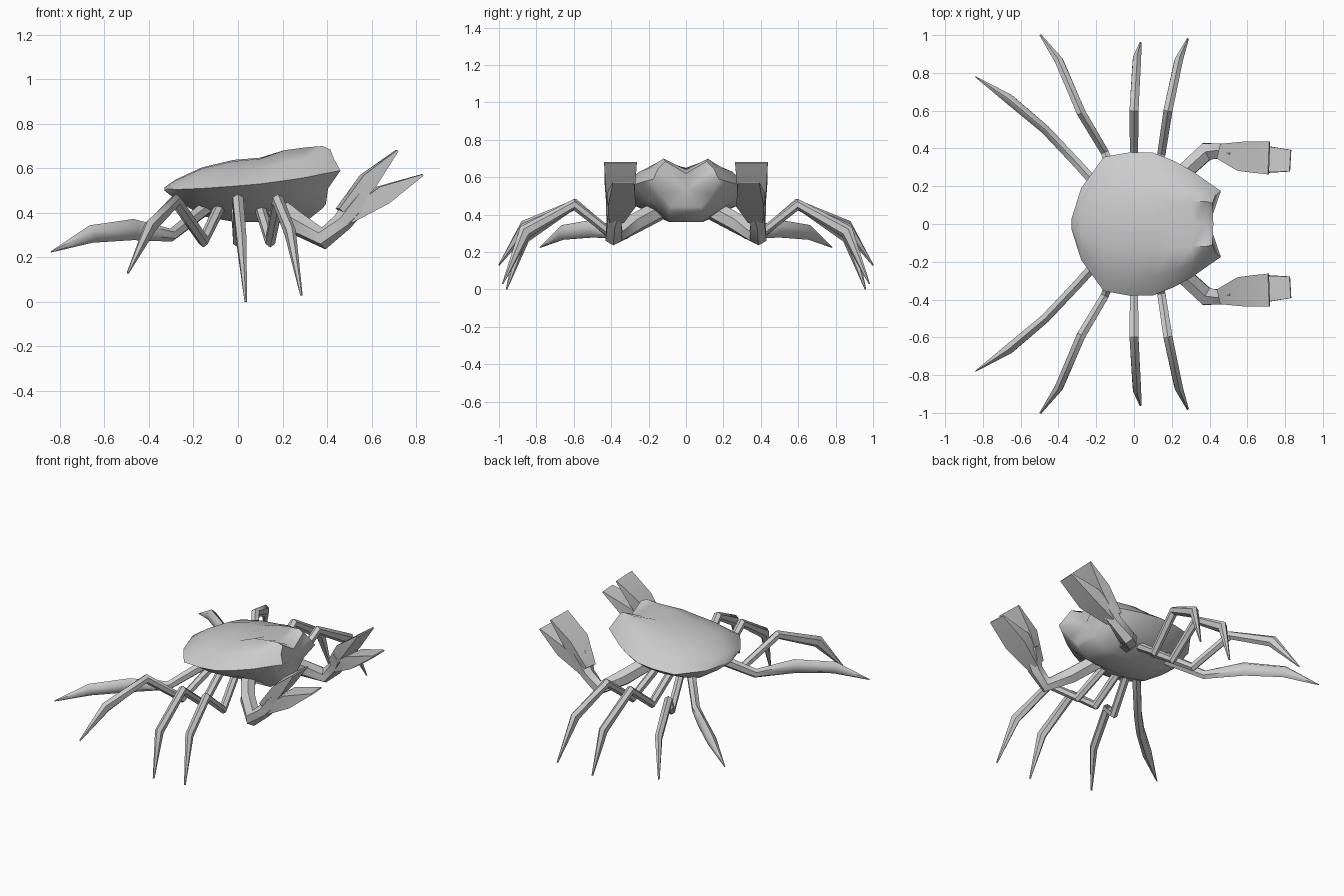
import bpy, bmesh, math
from mathutils import Vector

if "Cube" in bpy.data.objects:
    bpy.data.objects.remove(bpy.data.objects["Cube"])


def loft(name, rings, mirror=False, angle=50, nose=None):
    """Skin a list of equal-length rings, cap both ends, optionally mirror across y."""
    bm = bmesh.new()
    loops = [[bm.verts.new(p) for p in ring] for ring in rings]
    n = len(loops[0])
    for a, b in zip(loops, loops[1:]):
        for i in range(n):
            bm.faces.new((a[i], a[(i + 1) % n], b[(i + 1) % n], b[i]))
    bm.faces.new(loops[0])
    if nose:
        tip = bm.verts.new(nose)
        for i in range(n):
            bm.faces.new((loops[-1][i], loops[-1][(i + 1) % n], tip))
    else:
        bm.faces.new(loops[-1])
    bmesh.ops.recalc_face_normals(bm, faces=bm.faces[:])
    me = bpy.data.meshes.new(name)
    bm.to_mesh(me)
    bm.free()
    for p in me.polygons:
        p.use_smooth = True
    me.set_sharp_from_angle(angle=math.radians(angle))
    ob = bpy.data.objects.new(name, me)
    bpy.context.collection.objects.link(ob)
    if mirror:
        m = ob.modifiers.new("Mirror", 'MIRROR')
        m.use_axis = (False, True, False)
    return ob


def limb(name, path, sizes, sides=6, angle=50):
    """Tapered limb along a path; sizes are (width, thickness) at each point."""
    pts = [Vector(p) for p in path]
    grow = 1 / math.cos(math.pi / sides) if sides == 4 else 1
    rings = []
    for i, (p, (w, t)) in enumerate(zip(pts, sizes)):
        d = Vector((0, 0, 0))
        if i > 0:
            d += (p - pts[i - 1]).normalized()
        if i < len(pts) - 1:
            d += (pts[i + 1] - p).normalized()
        d.normalize()
        side = d.cross(Vector((0, 0, 1))).normalized()
        up = side.cross(d)
        ring = []
        for k in range(sides):
            a = 2 * math.pi * (k + 0.5) / sides
            ring.append(p + grow * (side * math.cos(a) * w / 2 + up * math.sin(a) * t / 2))
        rings.append(ring)
    return loft(name, rings, True, angle)


def full_ring(half):
    """Half section from top centre to bottom centre -> closed ring."""
    return half + [(x, -y, z) for x, y, z in half[-2:0:-1]]


# Shell: x, half width, rim z, top centre z, ridge z, bottom z, bottom half width
stations = [
    (-0.33, 0.03, 0.51, 0.515, 0.515, 0.50, 0.01),
    (-0.28, 0.19, 0.505, 0.55, 0.545, 0.46, 0.06),
    (-0.16, 0.355, 0.51, 0.605, 0.60, 0.385, 0.09),
    (-0.02, 0.38, 0.52, 0.638, 0.632, 0.36, 0.09),
    (0.10, 0.378, 0.53, 0.648, 0.643, 0.36, 0.09),
    (0.21, 0.335, 0.545, 0.65, 0.682, 0.36, 0.09),
    (0.31, 0.28, 0.56, 0.645, 0.695, 0.365, 0.09),
    (0.38, 0.23, 0.575, 0.64, 0.70, 0.42, 0.09),
]
rings = []
for x, w, rim, top, ridge, bot, wb in stations:
    rings.append(full_ring([
        (x, 0, top), (x, 0.36 * w if x < 0.15 else 0.12, ridge),
        (x, 0.74 * w, rim + 0.62 * (ridge - rim)), (x, w, rim),
        (x, 0.72 * w, rim - 0.45 * (rim - bot)), (x, wb, bot), (x, 0, bot)]))
# Front edge with eye ridges and side horns
rings.append(full_ring([
    (0.42, 0, 0.62), (0.415, 0.11, 0.685), (0.43, 0.15, 0.645), (0.46, 0.175, 0.59),
    (0.405, 0.14, 0.51), (0.395, 0.08, 0.44), (0.395, 0, 0.44)]))
loft("shell", rings, angle=60, nose=(0.40, 0, 0.53))

# Walking legs, front to back: hip, low joint, high knee, ankle, tip
leg_paths = {
    "front_leg": [(0.09, 0.13, 0.45), (0.145, 0.37, 0.275), (0.18, 0.60, 0.455),
                  (0.235, 0.86, 0.31), (0.285, 0.98, 0.03)],
    "middle_leg": [(-0.01, 0.13, 0.45), (0.0, 0.37, 0.275), (0.0, 0.60, 0.455),
                   (0.015, 0.87, 0.28), (0.035, 0.96, 0.0)],
    "rear_leg": [(-0.07, 0.14, 0.45), (-0.155, 0.38, 0.275), (-0.28, 0.59, 0.455),
                 (-0.395, 0.86, 0.335), (-0.495, 1.0, 0.13)],
    "paddle_leg": [(-0.11, 0.11, 0.45), (-0.30, 0.32, 0.30), (-0.47, 0.50, 0.325),
                   (-0.66, 0.66, 0.305), (-0.84, 0.78, 0.225)],
}
leg_sizes = [(0.05, 0.06), (0.05, 0.06), (0.055, 0.06), (0.05, 0.075), (0.012, 0.008)]
paddle_sizes = [(0.06, 0.07), (0.055, 0.06), (0.055, 0.095), (0.06, 0.08), (0.006, 0.006)]
for name, path in leg_paths.items():
    limb(name, path, paddle_sizes if name == "paddle_leg" else leg_sizes, 6)

# Claw arms
limb("claw_arm",
     [(0.17, 0.13, 0.43), (0.27, 0.28, 0.35), (0.385, 0.385, 0.285),
      (0.47, 0.385, 0.36), (0.55, 0.36, 0.47)],
     [(0.10, 0.11), (0.10, 0.11), (0.11, 0.10), (0.09, 0.09), (0.15, 0.12)], 6)

# Wedge-shaped pincers
limb("upper_pincer",
     [(0.47, 0.38, 0.40), (0.585, 0.355, 0.545), (0.715, 0.35, 0.68)],
     [(0.08, 0.06), (0.155, 0.075), (0.175, 0.008)], 4, 35)
limb("lower_pincer",
     [(0.49, 0.375, 0.38), (0.65, 0.345, 0.48), (0.828, 0.335, 0.57)],
     [(0.08, 0.06), (0.15, 0.085), (0.115, 0.008)], 4, 35)
